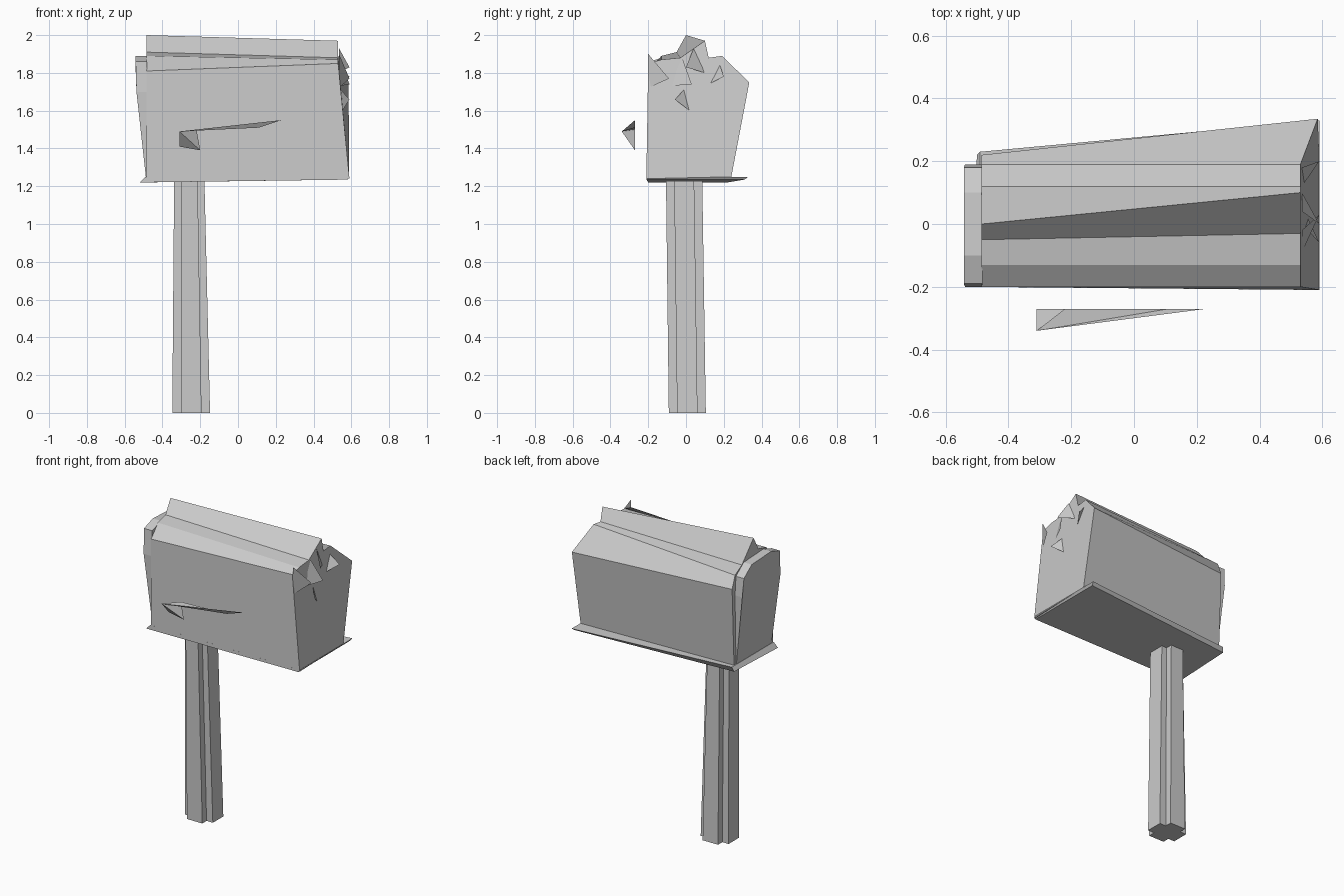
import bpy, bmesh

if "Cube" in bpy.data.objects:
    bpy.data.objects.remove(bpy.data.objects["Cube"])


def make_object(name, verts, faces):
    mesh = bpy.data.meshes.new(name)
    mesh.from_pydata(verts, [], faces)
    bm = bmesh.new()
    bm.from_mesh(mesh)
    bmesh.ops.recalc_face_normals(bm, faces=bm.faces)
    bm.to_mesh(mesh)
    bm.free()
    obj = bpy.data.objects.new(name, mesh)
    bpy.context.collection.objects.link(obj)
    return obj


def loft(name, *rings):
    """Flat-faced closed shell through rings with equal point counts."""
    n = len(rings[0])
    verts = [p for ring in rings for p in ring]
    faces = [(r * n + i, r * n + (i + 1) % n, (r + 1) * n + (i + 1) % n, (r + 1) * n + i)
             for r in range(len(rings) - 1) for i in range(n)]
    faces += [tuple(range(n))[::-1], tuple(range((len(rings) - 1) * n, len(rings) * n))]
    return make_object(name, verts, faces)


def ring_x(x, profile, dx=0.0):
    """Place a (y, z) profile across x, leaning by dx towards its top."""
    return [(x + dx * min(1, (z - 1.24) / 0.5), y, z) for y, z in profile]


# Faceted arched shell with a raised ridge, wider at the right-hand end
left_arch = [(-0.20, 1.24), (-0.20, 1.81), (-0.13, 1.89), (-0.05, 1.91),
             (0.0, 2.0), (0.12, 1.87), (0.19, 1.83), (0.22, 1.75), (0.20, 1.24)]
right_arch = [(-0.21, 1.24), (-0.20, 1.85), (-0.13, 1.87), (-0.03, 1.88),
              (0.10, 1.97), (0.12, 1.88), (0.19, 1.89), (0.335, 1.75), (0.24, 1.25)]
right_ring = ring_x(0.59, right_arch, -0.06)
right_ring[7] = (0.585, 0.335, 1.75)
loft("mailbox_shell", ring_x(-0.485, left_arch), right_ring)

# Bowed back panel, leaning out from the base
back_panel = [(-0.18, 1.25), (-0.20, 1.70), (-0.19, 1.86), (-0.10, 1.89),
              (0.10, 1.88), (0.18, 1.82), (0.19, 1.70), (0.18, 1.25)]
loft("back_panel", ring_x(-0.483, back_panel), ring_x(-0.487, back_panel, -0.055))

# Creased door lip: small wedges rising from the sloping door to a raised rim
creases = [((-0.20, 1.72), (-0.20, 1.90), (-0.09, 1.77)),
           ((-0.09, 1.73), (-0.02, 1.88), (0.03, 1.74)),
           ((0.0, 1.72), (0.06, 1.57), (-0.06, 1.66)),
           ((0.04, 1.93), (0.10, 1.80), (0.0, 1.83)),
           ((0.18, 1.84), (0.12, 1.74), (0.20, 1.78))]
for i, (a, b, tip) in enumerate(creases):
    make_object(f"door_crease_{i + 1}", [(0.535, *a), (0.535, *b), (0.59, *tip)], [(0, 1, 2)])

# Thin base board
loft("base_board",
     [(-0.52, -0.20, 1.22), (0.58, -0.21, 1.235), (0.58, 0.31, 1.235), (-0.50, 0.22, 1.22)],
     [(-0.49, -0.20, 1.25), (0.59, -0.21, 1.25), (0.59, 0.33, 1.25), (-0.49, 0.23, 1.25)])


# Post with a cross-shaped section and a slight taper
def post_ring(cx, cy, hx, hy, z, arm=0.55):
    quarter = [(1, -arm), (1, arm), (arm, arm)]
    pts = []
    for _ in range(4):
        pts += [(cx + u * hx, cy + v * hy, z) for u, v in quarter]
        quarter = [(-v, u) for u, v in quarter]
    return pts


loft("post", post_ring(-0.248, 0.007, 0.100, 0.098, 0.0),
     post_ring(-0.258, -0.01, 0.080, 0.096, 1.24))

# Folded signal flag standing off the front wall
make_object("signal_flag",
            [(-0.31, -0.34, 1.49), (-0.31, -0.27, 1.41), (-0.20, -0.27, 1.39),
             (-0.22, -0.27, 1.50), (0.11, -0.27, 1.51), (0.23, -0.27, 1.55)],
            [(0, 1, 2), (0, 2, 3), (0, 3, 4), (0, 4, 5)])
